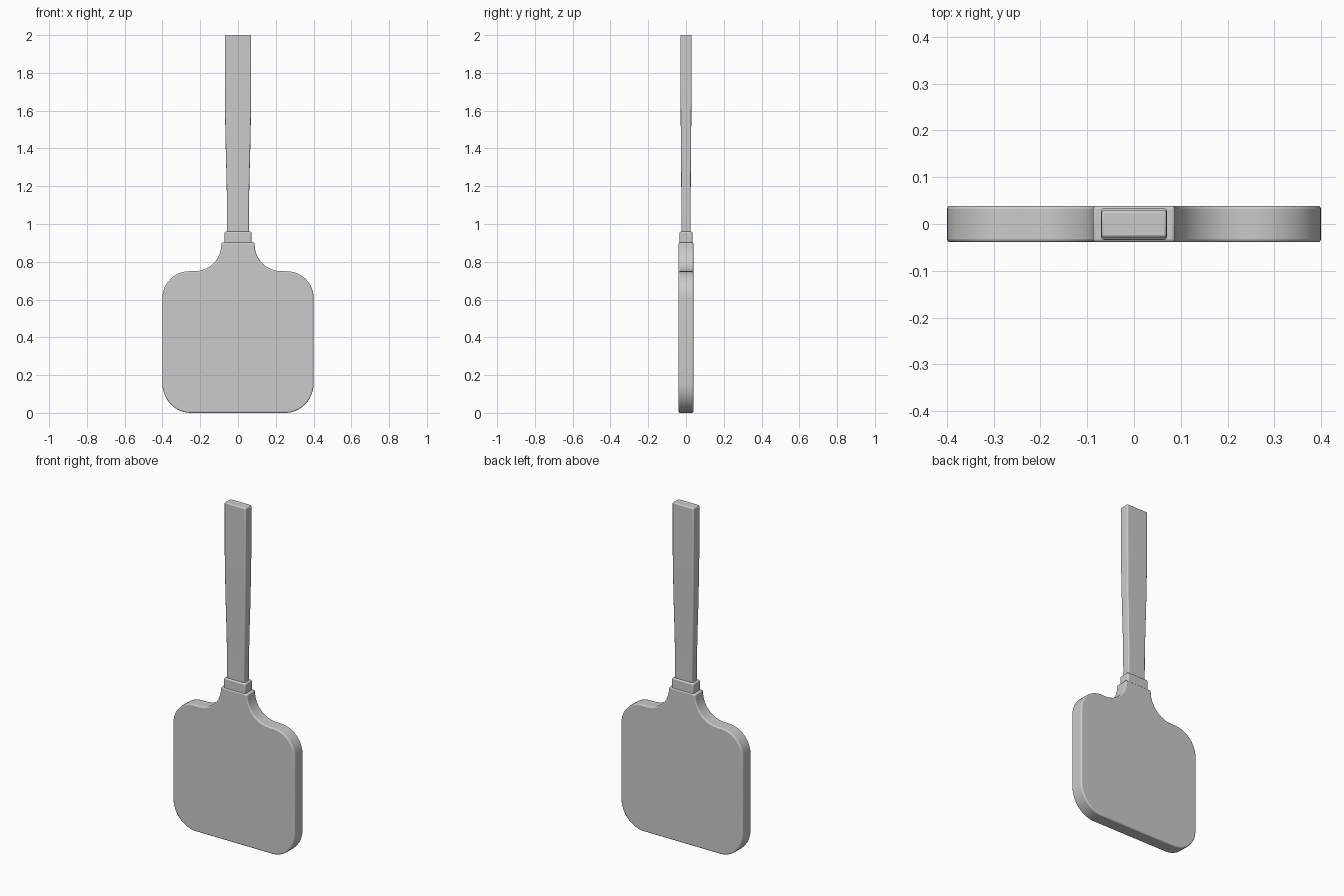
import bpy, bmesh, math

if "Cube" in bpy.data.objects:
    bpy.data.objects.remove(bpy.data.objects["Cube"])


def arc(cx, cz, r, a0, a1, n=12):
    return [(cx + r * math.cos(math.radians(a0 + (a1 - a0) * i / n)),
             cz + r * math.sin(math.radians(a0 + (a1 - a0) * i / n))) for i in range(n + 1)]


def loft(name, rings, bevel, segments=3):
    """Skin a list of closed rings, cap both ends and round the sharp edges."""
    bm = bmesh.new()
    loops = [[bm.verts.new(p) for p in ring] for ring in rings]
    n = len(loops[0])
    for a, b in zip(loops, loops[1:]):
        for i in range(n):
            j = (i + 1) % n
            bm.faces.new((a[i], a[j], b[j], b[i]))
    bm.faces.new(loops[0])
    bm.faces.new(loops[-1])
    bmesh.ops.recalc_face_normals(bm, faces=bm.faces)
    mesh = bpy.data.meshes.new(name)
    bm.to_mesh(mesh)
    bm.free()
    obj = bpy.data.objects.new(name, mesh)
    bpy.context.collection.objects.link(obj)
    mod = obj.modifiers.new("rounded_edges", 'BEVEL')
    mod.width, mod.segments = bevel, segments
    mod.limit_method, mod.angle_limit = 'ANGLE', math.radians(40)
    bpy.ops.object.select_all(action='DESELECT')
    obj.select_set(True)
    bpy.context.view_layer.objects.active = obj
    bpy.ops.object.shade_smooth_by_angle(angle=math.radians(35))
    return obj


def rect(hx, hy, z):
    return [(-hx, -hy, z), (hx, -hy, z), (hx, hy, z), (-hx, hy, z)]


# Blade: half outline with rounded corners and a concave neck, mirrored
half = arc(0.25, 0.155, 0.15, -90, 0)
half = [(x, (z - 0.005) * 0.155 / 0.15) for x, z in half]
half += arc(0.258, 0.608, 0.142, 0, 90)
half += arc(0.23, 0.892, 0.142, 270, 180) + [(0.088, 0.902)]
outline = half + [(-x, z) for x, z in reversed(half)]
loft("blade", [[(x, y, z) for x, z in outline] for y in (-0.039, 0.039)], 0.007)

# Collar between blade and handle
loft("collar", [rect(0.071, 0.034, z) for z in (0.89, 0.96)], 0.008)

# Handle: slender at the collar, wider toward the grip end
stations = [(0.94, 0.058, 0.024), (1.1, 0.058, 0.0245), (1.25, 0.061, 0.0255),
            (1.4, 0.065, 0.027), (1.55, 0.068, 0.028), (1.7, 0.07, 0.029), (2.0, 0.07, 0.029)]
loft("handle", [rect(hx, hy, z) for z, hx, hy in stations], 0.006)
